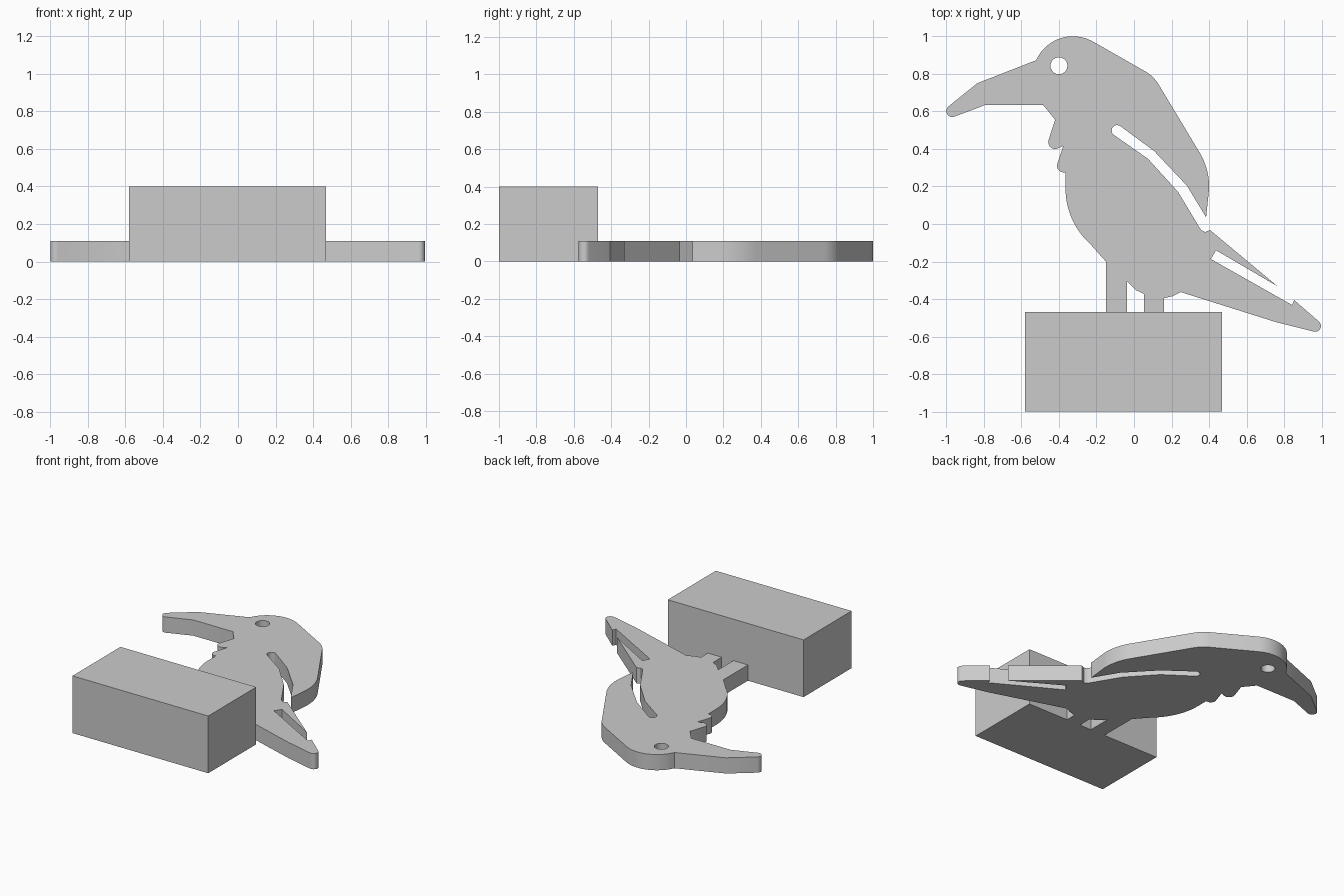
import bpy
from math import cos, sin, radians

if "Cube" in bpy.data.objects:
    bpy.data.objects.remove(bpy.data.objects["Cube"], do_unlink=True)

THICK = 0.11

grey = bpy.data.materials.new("plain grey")
grey.use_nodes = True
colour = (0.6, 0.6, 0.6, 1)
grey.diffuse_color = colour
grey.node_tree.nodes["Principled BSDF"].inputs["Base Color"].default_value = colour


def arc(cx, cy, r, start, end, steps=10):
    """Points on a circle from the start to the end angle, in degrees."""
    angles = [radians(start + (end - start) * i / steps) for i in range(steps + 1)]
    return [(cx + r * cos(a), cy + r * sin(a)) for a in angles]


# Outline runs clockwise from the back of the head
head_and_back = (
    arc(-0.325, 0.785, 0.215, 156, 60, 20)
    + arc(-0.04, 0.64, 0.2, 60, 30)
    + arc(0.05, 0.2, 0.35, 30, -3))
wing_slot = (
    [(0.384, 0.035), (0.283, 0.203), (0.107, 0.389)]
    + arc(-0.09, 0.498, 0.029, 55, 235)
    + [(0.075, 0.347), (0.235, 0.171), (0.357, -0.032), (0.379, -0.043)])
tail = (
    [(0.405, -0.032), (0.765, -0.332), (0.437, -0.14), (0.41, -0.187),
     (0.843, -0.432), (0.853, -0.405)]
    + arc(0.965, -0.543, 0.031, 50, -105)
    + [(0.757, -0.523), (0.25, -0.363), (0.208, -0.384)])
legs = [(0.16, -0.395), (0.16, -0.47), (0.053, -0.47), (0.053, -0.373),
        (0.01, -0.352), (-0.037, -0.304), (-0.037, -0.47), (-0.15, -0.47),
        (-0.15, -0.2)]
belly = arc(0.035, 0.19, 0.4, 228, 180, 14) + [(-0.365, 0.275)]
throat = (
    arc(-0.375, 0.31, 0.035, 270, 165)
    + [(-0.377, 0.416)]
    + arc(-0.42, 0.437, 0.037, 300, 165)
    + [(-0.42, 0.555), (-0.485, 0.635)])
beak = [(-0.79, 0.635)] + arc(-0.968, 0.602, 0.032, 285, 130) + [(-0.835, 0.75)]
eye = arc(-0.4, 0.843, 0.045, 0, 350, 35)

# Bird plate: filled outline with the eye as a hole
plate = bpy.data.curves.new("bird_plate", "CURVE")
plate.dimensions = "2D"
plate.fill_mode = "BOTH"
plate.extrude = THICK / 2
for loop in (head_and_back + wing_slot + tail + legs + belly + throat + beak, eye):
    spline = plate.splines.new("POLY")
    spline.points.add(len(loop) - 1)
    for point, (x, y) in zip(spline.points, loop):
        point.co = (x, y, 0, 1)
    spline.use_cyclic_u = True
bird = bpy.data.objects.new("bird_plate", plate)
bird.location.z = THICK / 2
bpy.context.collection.objects.link(bird)
bpy.ops.object.select_all(action="DESELECT")
bird.select_set(True)
bpy.context.view_layer.objects.active = bird
bpy.ops.object.convert(target="MESH")
bird = bpy.context.object
bird.data.materials.clear()
bird.data.materials.append(grey)
bpy.ops.object.shade_smooth_by_angle(angle=radians(25))

# Block the bird stands on
bpy.ops.mesh.primitive_cube_add(size=1, location=(-0.055, -0.735, 0.2))
block = bpy.context.object
block.name = "base_block"
block.scale = (1.05, 0.53, 0.4)
block.data.materials.append(grey)
